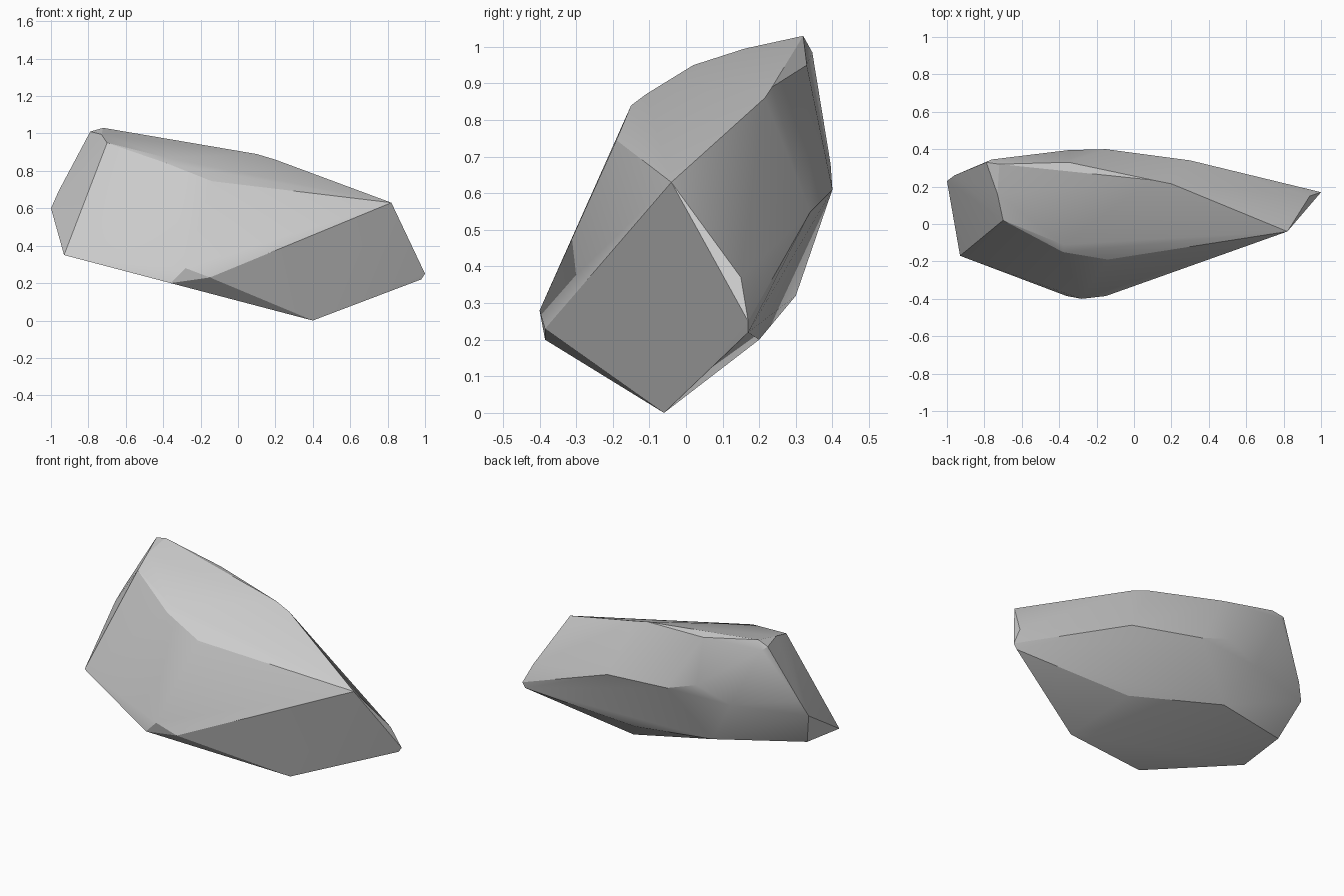
import bpy, bmesh, math

if "Cube" in bpy.data.objects:
    bpy.data.objects.remove(bpy.data.objects["Cube"])

# Key corners of the boulder, grouped by region
top = [(-.79, .33, 1.01), (-.72, .32, 1.03), (-.76, .345, .985), (-.73, .16, .995),
       (-.70, .02, .95), (-.35, .33, .95), (.10, .235, .89), (.20, .215, .86)]
front = [(-.38, -.15, .84), (-.38, -.11, .87), (-.14, -.19, .745),
         (-.15, -.385, .23), (-.36, -.385, .20), (-.28, -.40, .28)]
left = [(-1, .23, .60), (-.96, .26, .69), (-.93, -.17, .35), (-.92, .13, .38)]
right = [(.82, -.04, .63), (1, .17, .25), (.98, .17, .22), (.94, .15, .37)]
back = [(-.35, .395, .68), (-.15, .40, .61), (-.56, .365, .60), (.30, .34, .55)]
bottom = [(.40, -.06, 0), (-.39, .30, .32), (.21, .20, .20)]

# Wrap the corners in a faceted hull
bm = bmesh.new()
for p in top + front + left + right + back + bottom:
    bm.verts.new(p)
hull = bmesh.ops.convex_hull(bm, input=bm.verts[:])
loose = [v for v in bm.verts if not v.link_faces]
bmesh.ops.delete(bm, geom=loose, context='VERTS')
bmesh.ops.recalc_face_normals(bm, faces=bm.faces[:])

mesh = bpy.data.meshes.new("boulder")
bm.to_mesh(mesh)
bm.free()
boulder = bpy.data.objects.new("boulder", mesh)
bpy.context.collection.objects.link(boulder)

# Soften shallow creases, keep strong edges sharp
bpy.context.view_layer.objects.active = boulder
boulder.select_set(True)
bpy.ops.object.shade_smooth_by_angle(angle=math.radians(20))
